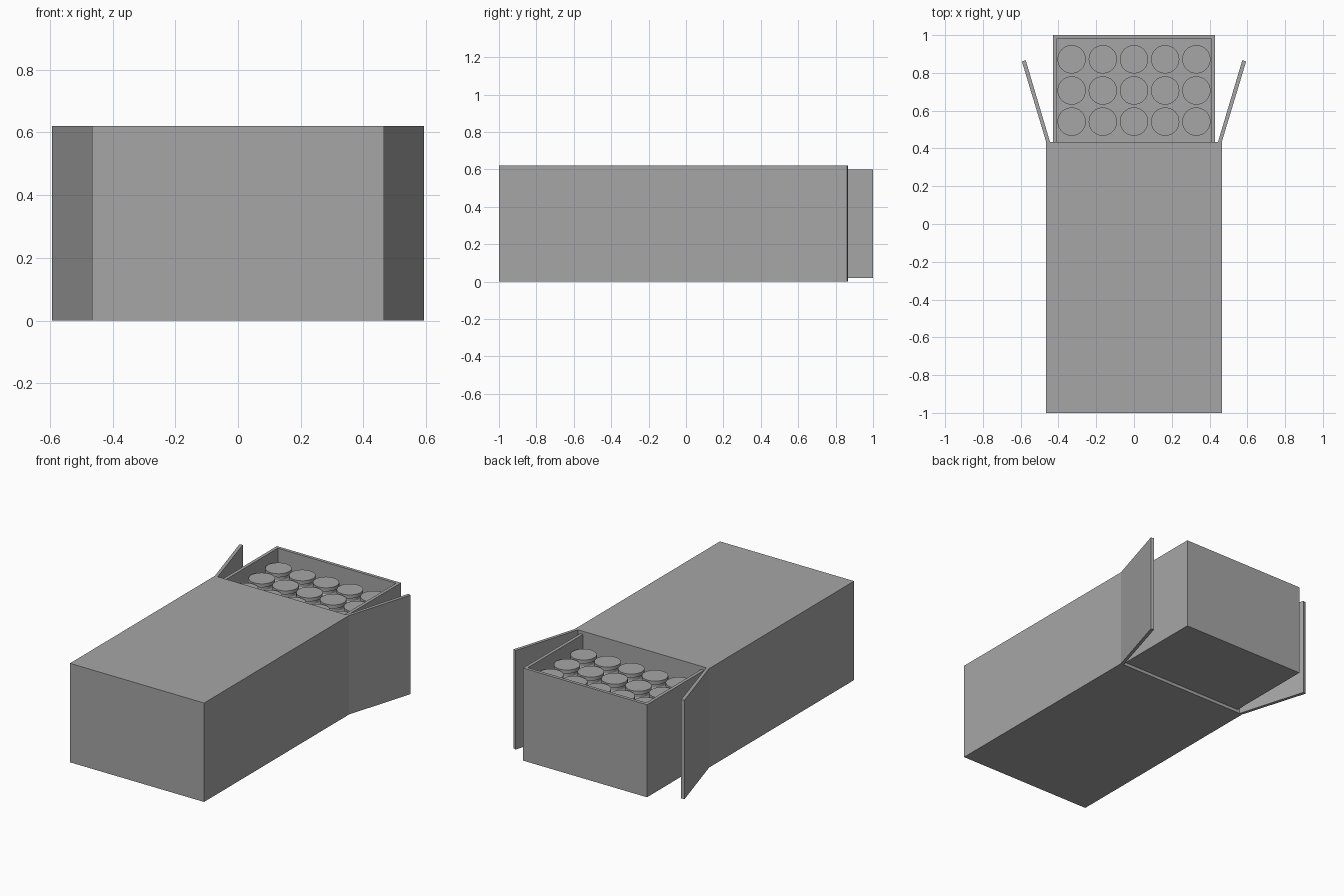
import bpy
import math

if "Cube" in bpy.data.objects:
    bpy.data.objects.remove(bpy.data.objects["Cube"], do_unlink=True)

# Single matte grey
grey = bpy.data.materials.new("plain_grey")
grey.use_nodes = True
colour = (0.38, 0.38, 0.38, 1)
grey.diffuse_color = colour
grey.node_tree.nodes["Principled BSDF"].inputs["Base Color"].default_value = colour


def make(name, verts, faces):
    mesh = bpy.data.meshes.new(name)
    mesh.from_pydata(verts, [], faces)
    mesh.materials.append(grey)
    obj = bpy.data.objects.new(name, mesh)
    bpy.context.collection.objects.link(obj)
    return obj


def prism(name, outline, z0, z1):
    """Extrude a counter-clockwise outline upward."""
    n = len(outline)
    verts = [(x, y, z) for z in (z0, z1) for x, y in outline]
    faces = [tuple(reversed(range(n))), tuple(range(n, 2 * n))]
    faces += [(i, (i + 1) % n, n + (i + 1) % n, n + i) for i in range(n)]
    return make(name, verts, faces)


def box(name, x0, x1, y0, y1, z0, z1):
    return prism(name, [(x0, y0), (x1, y0), (x1, y1), (x0, y1)], z0, z1)


def lathe(name, profile, x, y, sides=32):
    """Spin a radius/height profile, bottom to top, with capped ends."""
    verts = [(x + r * math.cos(math.tau * i / sides),
              y + r * math.sin(math.tau * i / sides), z)
             for r, z in profile for i in range(sides)]
    top = (len(profile) - 1) * sides
    faces = [tuple(reversed(range(sides))), tuple(range(top, top + sides))]
    for k in range(len(profile) - 1):
        for i in range(sides):
            a, b = k * sides + i, k * sides + (i + 1) % sides
            faces.append((a, b, b + sides, a + sides))
    obj = make(name, verts, faces)
    bpy.ops.object.select_all(action='DESELECT')
    obj.select_set(True)
    bpy.context.view_layer.objects.active = obj
    bpy.ops.object.shade_smooth_by_angle(angle=math.radians(30))


half, mouth, height = 0.465, 0.435, 0.62
tray, wall, low, rim = 0.43, 0.02, 0.02, 0.6

# Outer carton
box("carton_sleeve", -half, half, -1, mouth, 0, height)

# Open tray sliding out of the carton
inner = tray - wall
box("tray_floor", -tray, tray, mouth, 1, low, low + wall)
box("tray_back_wall", -inner, inner, 1 - wall, 1, low + wall, rim)
box("tray_left_wall", inner, tray, mouth, 1, low + wall, rim)
box("tray_right_wall", -tray, -inner, mouth, 1, low + wall, rim)

# Flaps swung outward at the carton mouth
angle = math.radians(16.8)
along = (math.sin(angle), math.cos(angle))
across = (-math.cos(angle), math.sin(angle))
length, thick = 0.445, 0.021
base = [(half, mouth),
        (half + length * along[0], mouth + length * along[1]),
        (half + length * along[0] + thick * across[0],
         mouth + length * along[1] + thick * across[1]),
        (half + thick * across[0], mouth)]
prism("left_flap", base[::-1], 0, height)
prism("right_flap", [(-x, y) for x, y in base], 0, height)

# Rows of capped jars
jar = [(0.07, low + wall), (0.07, 0.475), (0.06, 0.49),
       (0.06, 0.515), (0.075, 0.515), (0.075, 0.537)]
for row in range(3):
    for col in range(5):
        lathe(f"jar_{row + 1}_{col + 1}", jar,
              (col - 2) * 0.165, 0.542 + row * 0.165)
